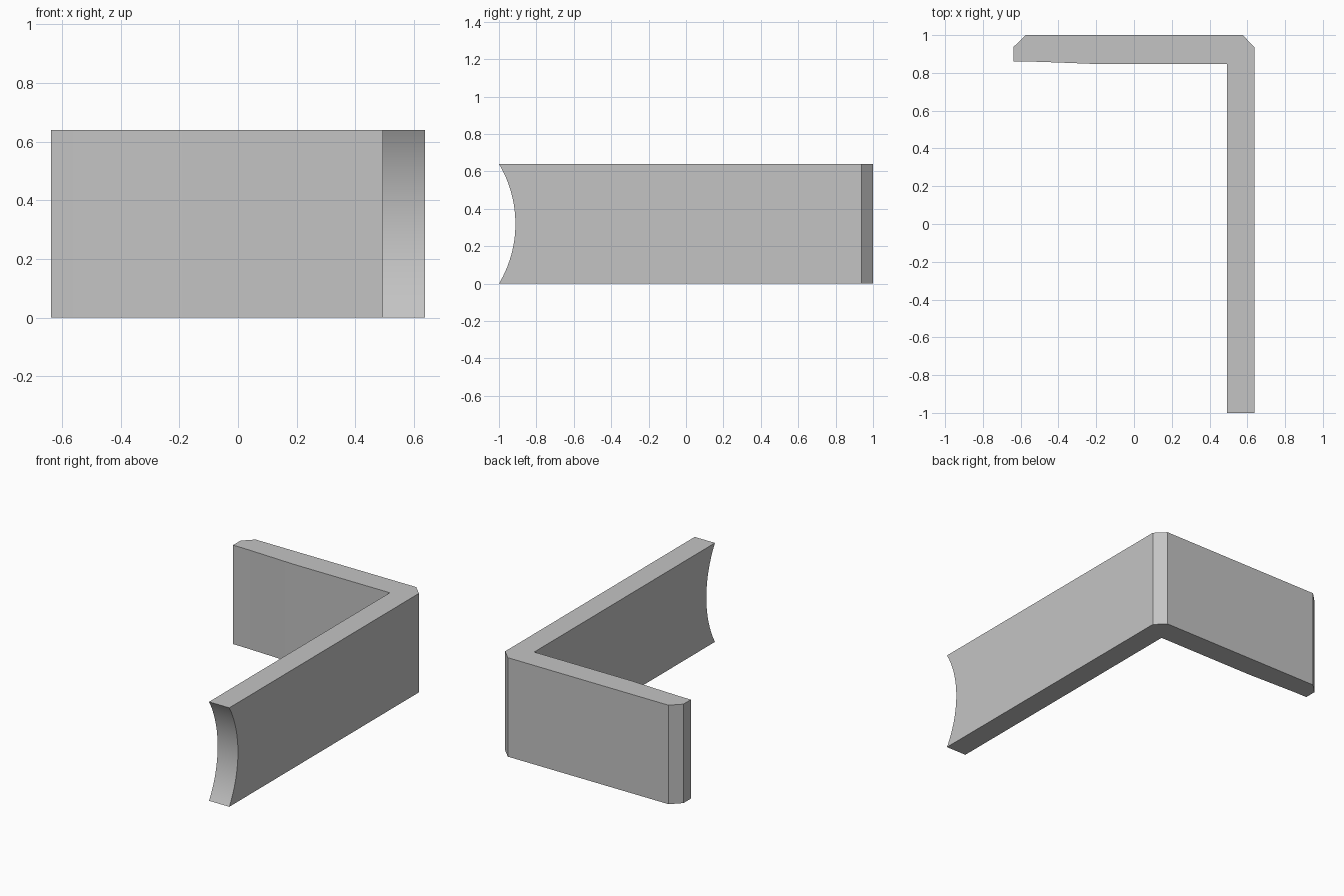
import bpy, bmesh, math

cube = bpy.data.objects.get("Cube")
if cube:
    bpy.data.objects.remove(cube, do_unlink=True)

HEIGHT = 0.64      # wall height
SAGITTA = 0.088    # depth of the hollow in the arm's end
STEPS = 32

# Single light grey material
grey = bpy.data.materials.new("light grey")
grey.use_nodes = True
colour = (0.55, 0.55, 0.55, 1)
grey.diffuse_color = colour
grey.node_tree.nodes["Principled BSDF"].inputs["Base Color"].default_value = colour

# Plan of the bracket, from the inner to the outer side of the arm's end
plan = [(0.493, 0.847), (-0.2, 0.847), (-0.4, 0.855), (-0.56, 0.8605), (-0.638, 0.861),
        (-0.638, 0.937), (-0.575, 1), (0.575, 1), (0.638, 0.937)]
arm_x = (0.493, 0.638)

# Circular arc hollowed into the arm's end
half = HEIGHT / 2
radius = (half ** 2 + SAGITTA ** 2) / (2 * SAGITTA)
sweep = math.asin(half / radius)
arc = []
for i in range(STEPS + 1):
    a = sweep * (2 * i / STEPS - 1)
    arc.append((-1 + SAGITTA - radius * (1 - math.cos(a)), half + radius * math.sin(a)))

bm = bmesh.new()
low = [bm.verts.new((x, y, 0)) for x, y in plan]
high = [bm.verts.new((x, y, HEIGHT)) for x, y in plan]
inner, outer = [[bm.verts.new((x, y, z)) for y, z in arc] for x in arm_x]

# Top and bottom
bm.faces.new([inner[0]] + low + [outer[0]])
bm.faces.new([inner[-1]] + high + [outer[-1]])
# Back panel, with its chamfered corners
for i in range(len(plan) - 1):
    bm.faces.new((low[i], low[i + 1], high[i + 1], high[i]))
# Arm sides
bm.faces.new(inner + [high[0], low[0]])
bm.faces.new(outer + [high[-1], low[-1]])
# Hollow end
for i in range(STEPS):
    bm.faces.new((inner[i], inner[i + 1], outer[i + 1], outer[i]))
bmesh.ops.recalc_face_normals(bm, faces=bm.faces)

mesh = bpy.data.meshes.new("corner_bracket")
bm.to_mesh(mesh)
bm.free()
mesh.materials.append(grey)
bracket = bpy.data.objects.new("corner_bracket", mesh)
bpy.context.collection.objects.link(bracket)

# Smooth hollow, crisp corners
bpy.ops.object.select_all(action="DESELECT")
bracket.select_set(True)
bpy.context.view_layer.objects.active = bracket
bpy.ops.object.shade_smooth_by_angle(angle=math.radians(20))
